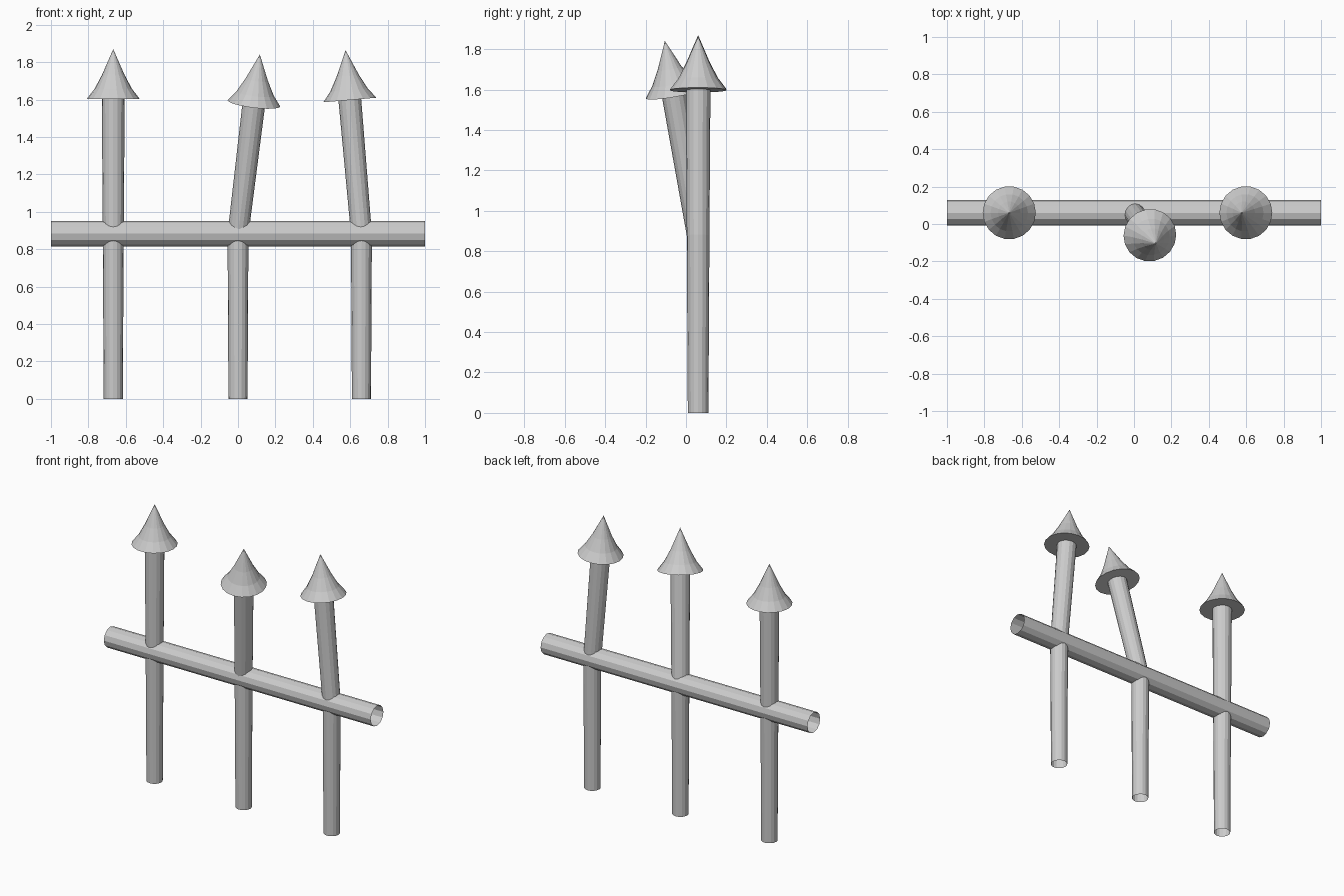
import bpy, bmesh, math
from mathutils import Vector

if "Cube" in bpy.data.objects:
    bpy.data.objects.remove(bpy.data.objects["Cube"])

def loft(name, rings, sides, cap_start=False, tip=None):
    """Skin flat-faced rings given as (centre, axis, radius); optional tip point."""
    bm = bmesh.new()
    loops = []
    for centre, axis, radius in rings:
        rot = Vector((0, 0, 1)).rotation_difference(Vector(axis).normalized())
        loops.append([bm.verts.new(Vector(centre) + rot @ Vector((
            radius * math.cos(2 * math.pi * i / sides),
            radius * math.sin(2 * math.pi * i / sides), 0))) for i in range(sides)])
    for a, b in zip(loops, loops[1:]):
        for i in range(sides):
            j = (i + 1) % sides
            bm.faces.new((a[i], a[j], b[j], b[i]))
    if cap_start:
        bm.faces.new(loops[0][::-1])
    if tip is not None:
        point = bm.verts.new(tip)
        for i in range(sides):
            bm.faces.new((loops[-1][i], loops[-1][(i + 1) % sides], point))
    mesh = bpy.data.meshes.new(name)
    bm.to_mesh(mesh)
    bm.free()
    obj = bpy.data.objects.new(name, mesh)
    bpy.context.collection.objects.link(obj)
    return obj

Y = 0.06
UP = Vector((0, 0, 1))

# Horizontal rail, an open-ended tube
loft("rail", [((-1, Y, 0.883), (1, 0, 0), 0.068), ((1, Y, 0.883), (1, 0, 0), 0.068)], 12)

# Pickets: foot x and centre of the spearhead base; two are bent above the rail
pickets = [
    ("left", -0.667, (-0.667, Y, 1.603)),
    ("middle", 0.0, (0.085, -0.06, 1.58)),
    ("right", 0.66, (0.598, Y, 1.598)),
]
for side, x, top in pickets:
    bend, top = Vector((x, Y, 0.88)), Vector(top)
    axis = (top - bend).normalized()
    # Tapered open post
    loft(side + "_post", [((x, Y, 0), UP, 0.051), (bend, UP + axis, 0.056),
                          (top, axis, 0.061)], 16)
    # Slightly concave spearhead with a closed underside
    loft(side + "_spearhead", [(top, axis, 0.142), (top + axis * 0.055, axis, 0.1),
                               (top + axis * 0.13, axis, 0.06)],
         18, cap_start=True, tip=top + axis * 0.267)
